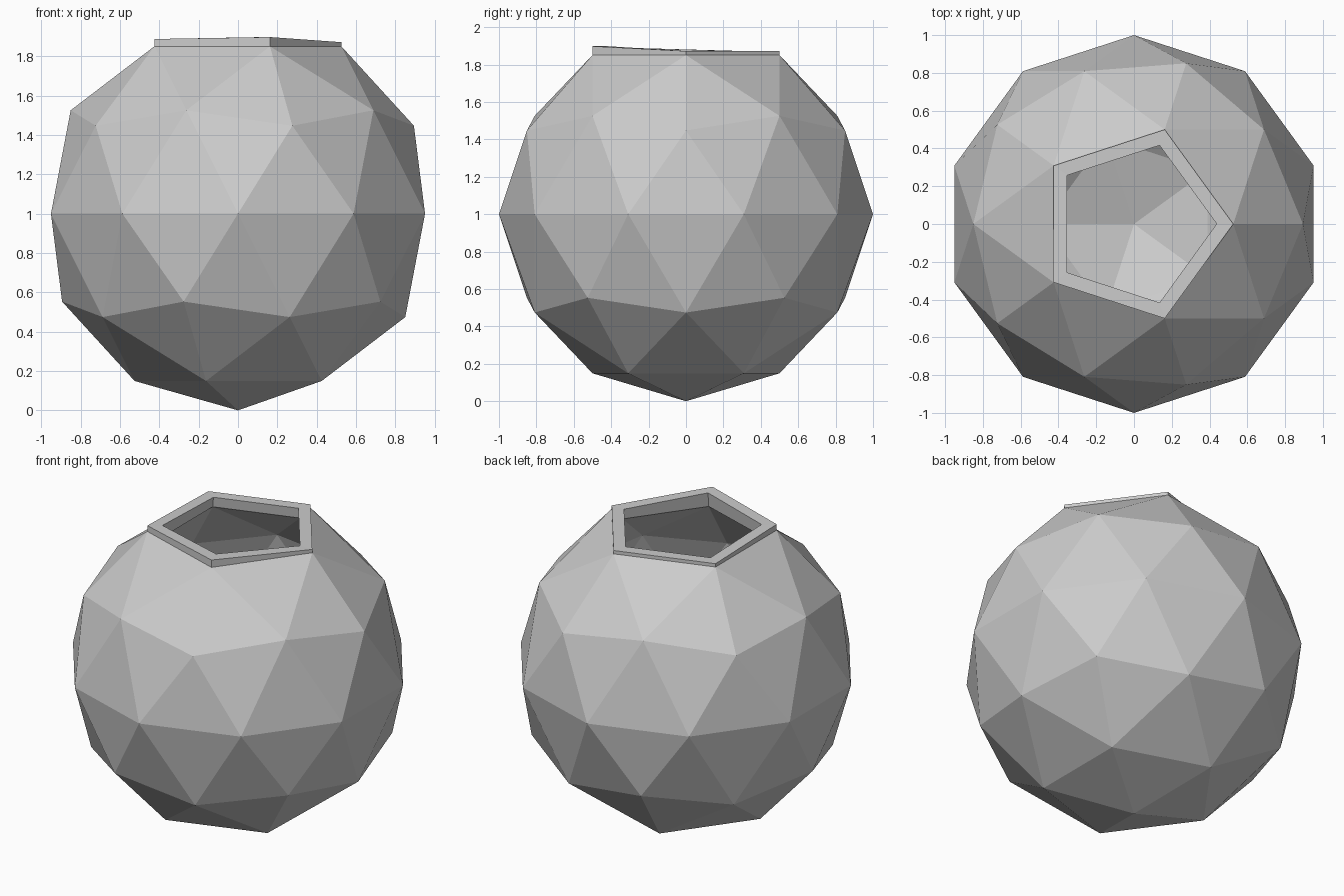
import bpy, bmesh

if "Cube" in bpy.data.objects:
    bpy.data.objects.remove(bpy.data.objects["Cube"])

# Faceted round pot body
bpy.ops.mesh.primitive_ico_sphere_add(subdivisions=2, radius=1, location=(0, 0, 1))
pot = bpy.context.object
pot.name = "faceted_pot"

bm = bmesh.new()
bm.from_mesh(pot.data)

# Open the top: remove the five faces around the top point
top = max(bm.verts, key=lambda v: v.co.z)
bmesh.ops.delete(bm, geom=[top], context='VERTS')

# Raise a low, uneven collar around the opening
rim = [e for e in bm.edges if e.is_boundary]
new = bmesh.ops.extrude_edge_only(bm, edges=rim)["geom"]
for v in new:
    if isinstance(v, bmesh.types.BMVert):
        height = 0.872
        if v.co.y < -0.1:
            height = 0.898 if v.co.x > 0 else 0.888
        v.co.z = height
bmesh.ops.recalc_face_normals(bm, faces=bm.faces)
if sum(f.normal.dot(f.calc_center_median()) for f in bm.faces) < 0:
    bmesh.ops.reverse_faces(bm, faces=bm.faces)
bm.to_mesh(pot.data)
bm.free()

# Wall thickness, inwards
wall = pot.modifiers.new("wall", 'SOLIDIFY')
wall.thickness = 0.088
wall.offset = -1
